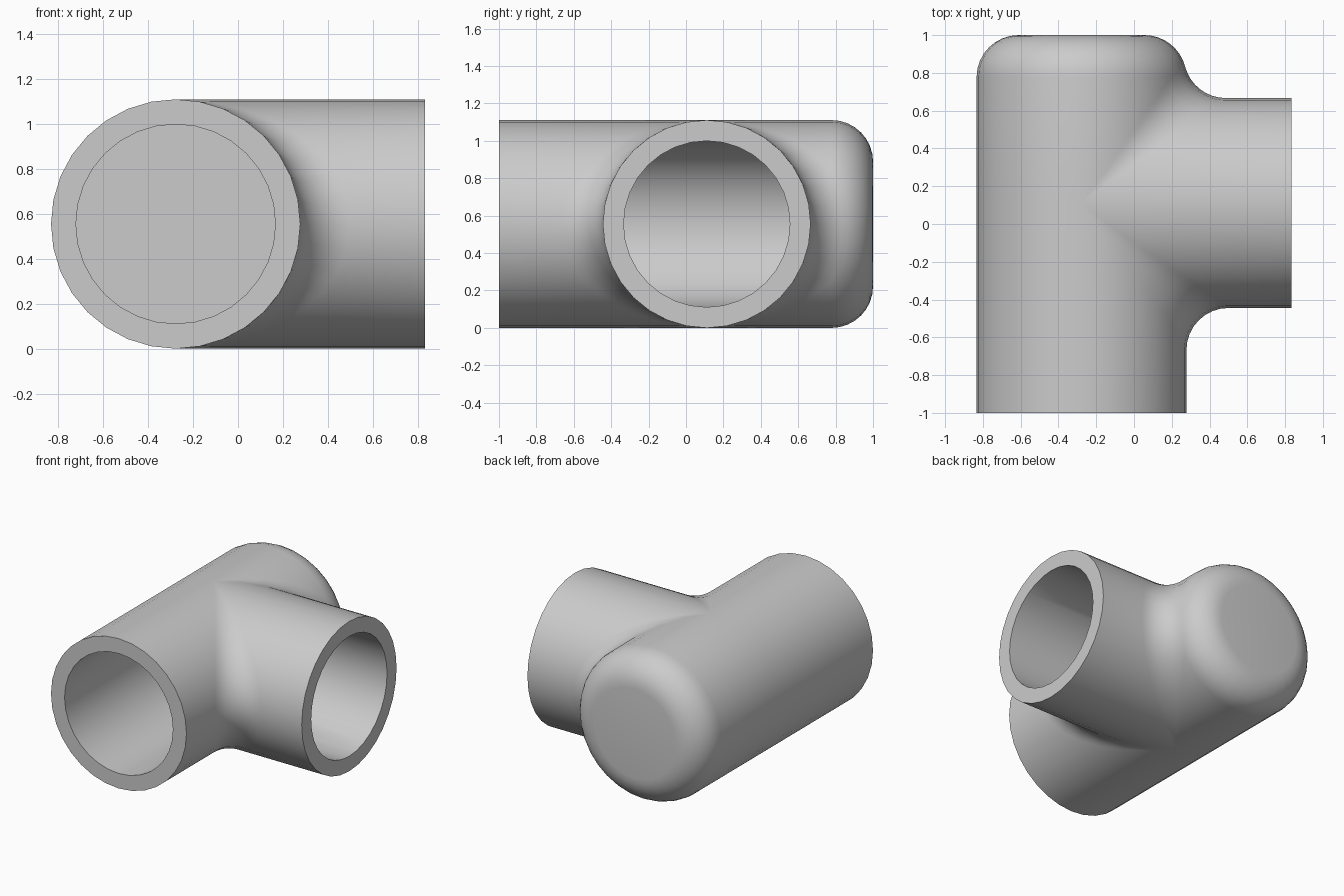
import bpy, bmesh
from math import sin, cos, pi, sqrt, asin, atan2, radians
from mathutils import Vector

cube = bpy.data.objects.get("Cube")
if cube:
    bpy.data.objects.remove(cube)

U = 1 / 9                        # wall thickness, the module of the fitting
R_OUT, R_IN = 5 * U, 4 * U
FRONT, SIDE = -10 * U, 10 * U    # open ends, measured from the pipe crossing
QUARTER, ARC = 8, 8              # segments per quarter turn and per fillet

bm = bmesh.new()


def loft(columns):
    """Skin neighbouring columns of points with quads."""
    rows = [[bm.verts.new(p) for p in col] for col in columns]
    for a, b in zip(rows, rows[1:]):
        for i in range(len(a) - 1):
            bm.faces.new((a[i], a[i + 1], b[i + 1], b[i]))


def around(radius, y, angle):
    return Vector((radius * cos(angle), y, radius * sin(angle)))


def tee_skin(R, fillet, rounding, back):
    """Skin of two crossing pipes with a rolling-ball fillet and a closed back."""
    start = back - rounding
    core = R - rounding

    def end_arc(angle, b0):
        for i in range(ARC + 1):
            b = b0 + (pi / 2 - b0) * i / ARC
            yield around(core + rounding * cos(b), start + rounding * sin(b), angle)

    # far half of the main pipe
    turns = [pi / 2 + pi * i / (2 * QUARTER) for i in range(2 * QUARTER + 1)]
    loft([[around(R, FRONT, t), around(R, 0, t), *end_arc(t, 0)] for t in turns])

    # branch, fillet and near half of the main pipe, ahead of and behind the branch
    for side in (-1, 1):
        columns = []
        for i in range(2 * QUARTER + 1):
            psi = -pi / 2 + pi * i / (2 * QUARTER)
            y, z = (R + fillet) * cos(psi), (R + fillet) * sin(psi)
            b, reach = 0, R + fillet
            if side > 0 and y > start:
                b = asin((y - start) / (rounding + fillet))
                reach = core + (rounding + fillet) * cos(b)
            x = sqrt(max(0, reach ** 2 - z ** 2))
            angle = atan2(z, x)
            ball = Vector((x, side * y, z))
            on_branch = Vector((x, side * R * cos(psi), R * sin(psi)))
            on_main = around(core + rounding * cos(b),
                             start + rounding * sin(b) if b else side * y, angle)
            col = [Vector((SIDE, on_branch.y, on_branch.z))]
            u, v = on_branch - ball, on_main - ball
            if fillet and u.angle(v) > 0.001:
                w = u.angle(v)
                for k in range(ARC + 1):
                    t = k / ARC
                    col.append(ball + (u * sin((1 - t) * w) + v * sin(t * w)) / sin(w))
            else:
                col += [on_main] * (ARC + 1)
            col += end_arc(angle, b) if side > 0 else [around(R, FRONT, angle)]
            columns.append(col)
        loft(columns)


# outer wall and bore
tee_skin(R_OUT, 2 * U, 2 * U, 8 * U)
tee_skin(R_IN, 0, 0, 7 * U)

# flat rims of the two open ends
steps = [2 * pi * i / (4 * QUARTER) for i in range(4 * QUARTER + 1)]
loft([[around(r, FRONT, t) for r in (R_OUT, R_IN)] for t in steps])
loft([[Vector((SIDE, r * cos(t), r * sin(t))) for r in (R_OUT, R_IN)] for t in steps])

# weld the parts, then close the back wall inside and out
bmesh.ops.remove_doubles(bm, verts=bm.verts[:], dist=0.0005)
bmesh.ops.holes_fill(bm, edges=[e for e in bm.edges if e.is_boundary], sides=0)
bmesh.ops.recalc_face_normals(bm, faces=bm.faces[:])
bmesh.ops.translate(bm, verts=bm.verts[:], vec=(-2.5 * U, U, R_OUT))

mesh = bpy.data.meshes.new("pipe_tee")
bm.to_mesh(mesh)
bm.free()
tee = bpy.data.objects.new("pipe_tee", mesh)
bpy.context.collection.objects.link(tee)

grey = bpy.data.materials.new("plain_grey")
grey.use_nodes = True
colour = (0.6, 0.6, 0.6, 1)
grey.diffuse_color = colour
grey.node_tree.nodes["Principled BSDF"].inputs["Base Color"].default_value = colour
mesh.materials.append(grey)

bpy.ops.object.select_all(action="DESELECT")
tee.select_set(True)
bpy.context.view_layer.objects.active = tee
bpy.ops.object.shade_smooth_by_angle(angle=radians(35))
